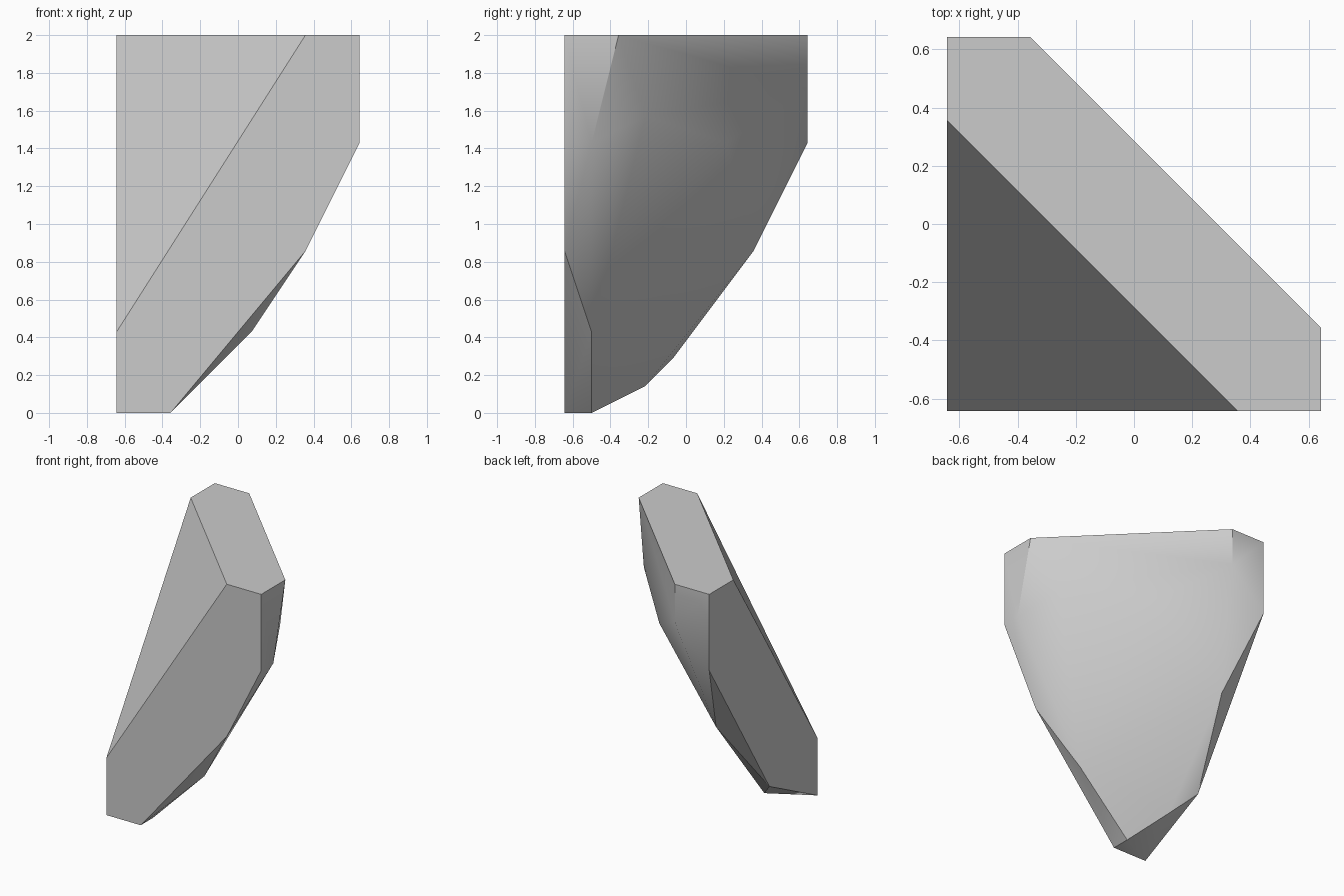
import bpy, bmesh, math

cube = bpy.data.objects.get("Cube")
if cube:
    bpy.data.objects.remove(cube)

UNIT = 1 / 7  # grid step of the block

grey = bpy.data.materials.new("stone_grey")
grey.use_nodes = True
grey.diffuse_color = (0.6, 0.6, 0.6, 1)
bsdf = next(n for n in grey.node_tree.nodes if n.type == 'BSDF_PRINCIPLED')
bsdf.inputs["Base Color"].default_value = grey.diffuse_color
bsdf.inputs["Roughness"].default_value = 0.8

# Outline of the flat front face (x, z) and flat right face (y, z)
front = [(-4.5, 0), (-2.5, 0), (2.5, 6), (4.5, 10), (4.5, 14), (2.5, 14), (-4.5, 3)]
side = [(-0.5, 2), (4.5, 10), (4.5, 14), (2.5, 14)]
points = [(x, -4.5, z) for x, z in front] + [(-4.5, y, z) for y, z in side]

# Chamfered ends of the top and the rounded outer back
points += [(4.5, -2.5, 14), (4.5, -3.5, 10), (-2.5, 4.5, 14), (-2.5, 4.5, 12)]
points += [(3.5, -1.5, 11), (0.5, 1.5, 10), (-3.5, 2.5, 6)]
points += [(0.5, -3.5, 3), (-3.5, -1.5, 1), (-2.5, -3.5, 0)]

# Wrap the corners in one convex block
bm = bmesh.new()
for p in points:
    bm.verts.new([c * UNIT for c in p])
bmesh.ops.convex_hull(bm, input=bm.verts[:])
bmesh.ops.dissolve_limit(bm, angle_limit=math.radians(0.5),
                         verts=bm.verts[:], edges=bm.edges[:])
bmesh.ops.recalc_face_normals(bm, faces=bm.faces[:])
mesh = bpy.data.meshes.new("corner_block")
bm.to_mesh(mesh)
bm.free()
mesh.materials.append(grey)

block = bpy.data.objects.new("corner_block", mesh)
bpy.context.collection.objects.link(block)
bpy.ops.object.select_all(action='DESELECT')
block.select_set(True)
bpy.context.view_layer.objects.active = block
bpy.ops.object.shade_smooth_by_angle(angle=math.radians(30))
